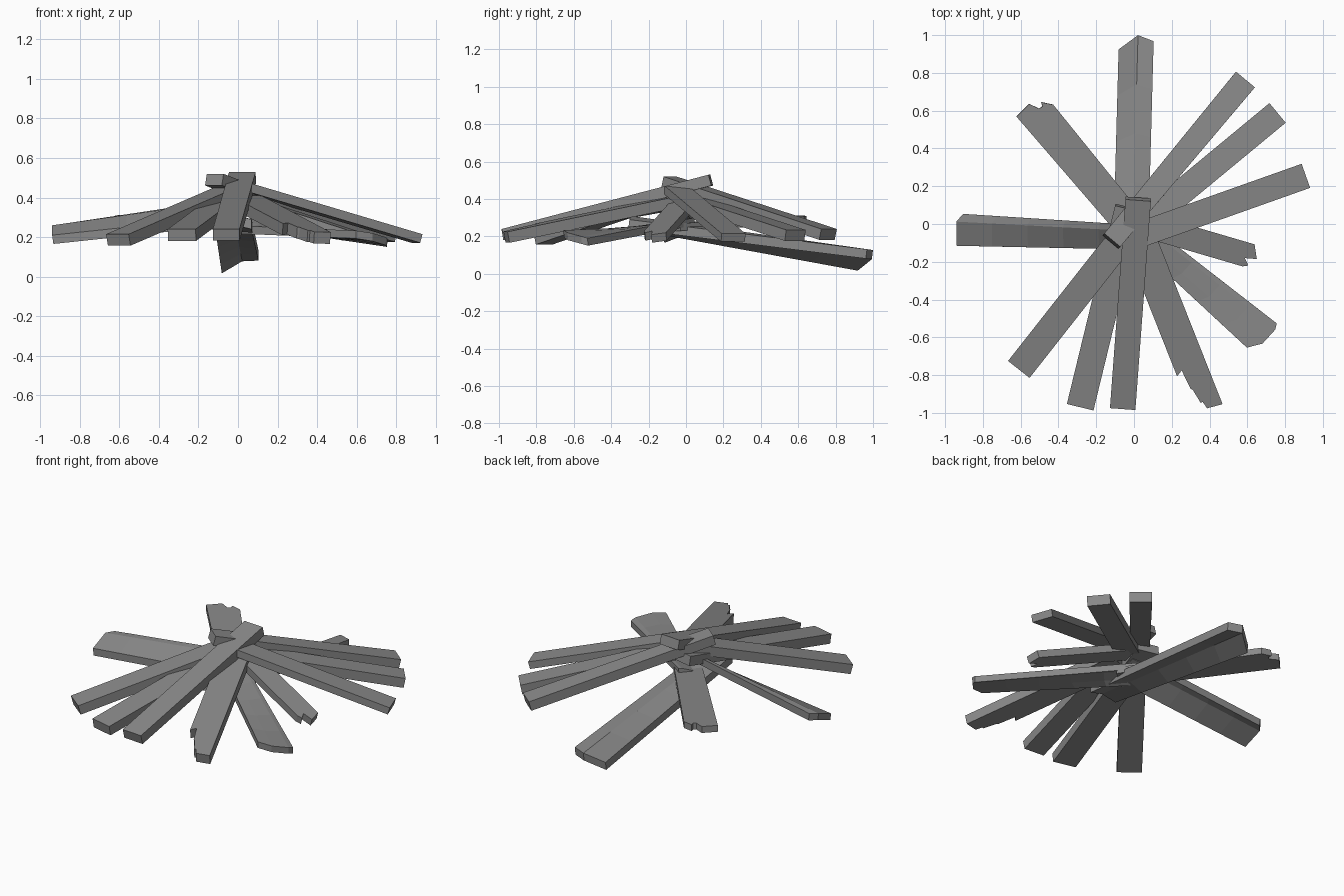
import bpy
import bmesh
from mathutils import Vector

cube = bpy.data.objects.get("Cube")
if cube:
    bpy.data.objects.remove(cube)

# One weathered grey for every board
grey = bpy.data.materials.new("weathered_grey")
grey.use_nodes = True
colour = (0.25, 0.25, 0.25, 1)
grey.diffuse_color = colour
grey.node_tree.nodes["Principled BSDF"].inputs["Base Color"].default_value = colour

SQUARE = [(-0.5, 0), (0.5, 0)]


def plank(name, outer, inner, w_out, w_in=None, thick=0.06, end=SQUARE,
          lift_out=None, lift_in=None, steps=1):
    """Board between two top-centre points.
    end: (position across width, length cut off) along the outer edge.
    lift_out / lift_in: height offset per column, for folds and twists."""
    outer, inner = Vector(outer), Vector(inner)
    w_in = w_in or w_out
    along = (outer - inner).normalized()
    side = along.cross(Vector((0, 0, 1))).normalized()
    up = side.cross(along)
    flat = [0] * len(end)
    lift_out, lift_in = lift_out or flat, lift_in or flat

    bm = bmesh.new()
    rings = []
    for s in range(steps + 1):
        t = s / steps
        top, bottom = [], []
        for (u, cut), lo, li in zip(end, lift_out, lift_in):
            a = inner + side * u * w_in + up * li
            b = outer + side * u * w_out + up * lo - along * cut
            p = a.lerp(b, t)
            top.append(bm.verts.new(p))
            bottom.append(bm.verts.new(p - up * thick))
        rings.append(top + bottom[::-1])
    n = len(rings[0])
    for r0, r1 in zip(rings, rings[1:]):
        for i in range(n):
            j = (i + 1) % n
            bm.faces.new((r0[i], r0[j], r1[j], r1[i]))
    # End caps as strips, so that ragged ends stay clean
    for ring in (rings[0], rings[-1]):
        for i in range(n // 2 - 1):
            bm.faces.new((ring[i], ring[i + 1], ring[n - 2 - i], ring[n - 1 - i]))
    bmesh.ops.recalc_face_normals(bm, faces=bm.faces)
    mesh = bpy.data.meshes.new(name)
    bm.to_mesh(mesh)
    bm.free()
    mesh.materials.append(grey)
    obj = bpy.data.objects.new(name, mesh)
    bpy.context.collection.objects.link(obj)
    return obj


# Straight, square-ended boards
plank("front_board", (-0.06, -0.98, 0.24), (0.022, 0.125, 0.53), 0.135)
plank("front_right_board", (-0.285, -0.97, 0.24), (-0.03, 0.08, 0.43), 0.145)
plank("right_diagonal_board", (-0.61, -0.77, 0.215), (-0.02, -0.02, 0.47), 0.145)
plank("back_left_board", (0.59, 0.765, 0.24), (-0.115, -0.085, 0.52), 0.13, 0.11)
plank("left_diagonal_board", (0.76, 0.588, 0.235), (0.0, -0.04, 0.44), 0.135)
plank("left_board", (0.91, 0.255, 0.215), (0.05, -0.05, 0.47), 0.135, thick=0.045)

# Boards with snapped, ragged ends
plank("snapped_front_board", (0.39, -0.985, 0.225), (0.04, -0.1, 0.41), 0.17,
      end=[(-0.5, 0), (0, 0.01), (0.05, 0.05), (0.12, 0.05), (0.2, 0.13),
           (0.25, 0.14), (0.3, 0.25), (0.5, 0.23)])
plank("snapped_back_board", (-0.535, 0.62, 0.31), (0.05, -0.08, 0.27), 0.2, 0.17, 0.04,
      end=[(-0.5, -0.015), (-0.03, -0.025), (0.1, 0.03), (0.2, 0.03),
           (0.25, 0.01), (0.45, 0.06)])
plank("snapped_left_board", (0.62, -0.17, 0.22), (0.04, 0.0, 0.41), 0.13, thick=0.045,
      end=[(-0.5, 0), (0.05, -0.035), (0.15, 0.03), (0.4, 0), (0.5, 0.03)])

# Warped, folded boards
plank("warped_back_board", (0.015, 0.98, 0.13), (-0.02, -0.3, 0.29), 0.19, 0.19, 0.05,
      end=[(-0.5, 0.05), (0.03, -0.02), (0.47, 0.01)],
      lift_out=[-0.07, 0, 0], lift_in=[0, 0.02, 0], steps=5)
plank("warped_right_board", (-0.94, -0.03, 0.24), (0.0, -0.07, 0.37), 0.17, 0.13, 0.045,
      end=[(-0.5, 0), (0.25, 0), (0.5, 0.035)],
      lift_out=[-0.03, 0.02, 0.02], lift_in=[-0.06, 0.02, 0.03], steps=5)
plank("warped_left_board", (0.7, -0.61, 0.22), (-0.02, 0.0, 0.28), 0.2, 0.12, 0.04,
      end=[(-0.5, 0.01), (-0.35, -0.005), (0.15, 0.0), (0.5, 0.05)],
      lift_out=[-0.03, -0.02, 0, 0.01], lift_in=[0.02, 0.02, 0, -0.02], steps=5)
